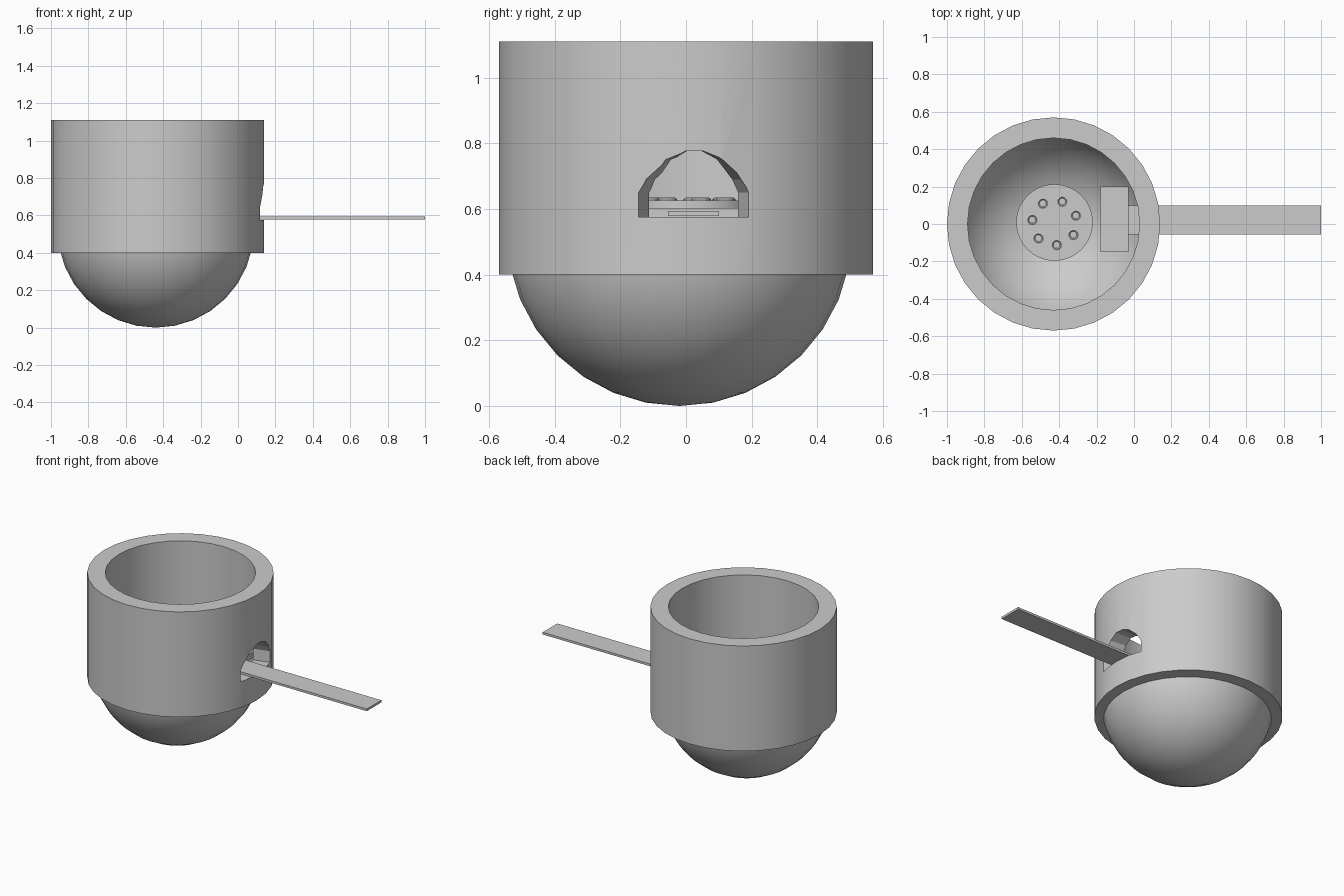
import bpy, bmesh, math
from mathutils import Vector

if "Cube" in bpy.data.objects:
    bpy.data.objects.remove(bpy.data.objects["Cube"])

CX = -0.43  # axis of the round body


def make(name, verts, faces, smooth=True):
    mesh = bpy.data.meshes.new(name)
    bm = bmesh.new()
    vs = [bm.verts.new(v) for v in verts]
    for f in faces:
        bm.faces.new([vs[i] for i in f])
    bmesh.ops.remove_doubles(bm, verts=bm.verts, dist=1e-5)
    bmesh.ops.recalc_face_normals(bm, faces=bm.faces)
    bm.to_mesh(mesh)
    bm.free()
    ob = bpy.data.objects.new(name, mesh)
    bpy.context.scene.collection.objects.link(ob)
    if smooth:
        bpy.ops.object.select_all(action='DESELECT')
        ob.select_set(True)
        bpy.context.view_layer.objects.active = ob
        bpy.ops.object.shade_smooth_by_angle(angle=math.radians(30))
    return ob


def lathe(name, profile, centre, n=32, closed=False):
    """Spin an (r, z) profile; points with r = 0 become a fan centre."""
    verts, faces, rows = [], [], []
    for r, z in profile:
        row = []
        for i in range(n if r > 1e-6 else 1):
            a = 2 * math.pi * i / n
            row.append(len(verts))
            verts.append((centre[0] + r * math.cos(a), centre[1] + r * math.sin(a), z))
        rows.append(row if len(row) > 1 else row * n)
    pairs = list(zip(rows, rows[1:]))
    if closed:
        pairs.append((rows[-1], rows[0]))
    for a, b in pairs:
        for i in range(n):
            j = (i + 1) % n
            faces.append(list(dict.fromkeys((a[i], a[j], b[j], b[i]))))
    return make(name, verts, faces)


def box(name, lo, hi):
    v = [(x, y, z) for x in (lo[0], hi[0]) for y in (lo[1], hi[1]) for z in (lo[2], hi[2])]
    f = [(0, 1, 3, 2), (4, 6, 7, 5), (0, 4, 5, 1), (2, 3, 7, 6), (0, 2, 6, 4), (1, 5, 7, 3)]
    return make(name, v, f, smooth=False)


# Thick cylindrical wall
wall = lathe("outer_wall", [(0.57, 0.4), (0.57, 1.11), (0.46, 1.11), (0.46, 0.4)],
             (CX, 0), closed=True)

# Tapered arch opening on the right side
arch = [(-0.17, 0.575), (-0.17, 0.65), (-0.145, 0.69), (-0.085, 0.75), (-0.025, 0.777),
        (0.025, 0.777), (0.085, 0.75), (0.145, 0.69), (0.17, 0.65), (0.17, 0.575)]
n = len(arch)
verts = [(x, 0.025 + y * s, z) for x, s in ((-0.05, 0.7), (0.2, 1.14)) for y, z in arch]
faces = [list(range(n)), list(range(n, 2 * n))]
faces += [(i, (i + 1) % n, n + (i + 1) % n, n + i) for i in range(n)]
cutter = make("opening_cutter", verts, faces, smooth=False)
cut = wall.modifiers.new("opening", 'BOOLEAN')
cut.operation = 'DIFFERENCE'
cut.solver = 'EXACT'
cut.object = cutter
bpy.context.view_layer.objects.active = wall
wall.select_set(True)
bpy.ops.object.modifier_apply(modifier=cut.name)
bpy.data.objects.remove(cutter)

# Rounded bowl below, open at its equator
R = 0.525
steps = [math.pi / 16 * k for k in range(9)]
lathe("bowl", [(R * math.sin(a), R - R * math.cos(a)) for a in steps], (CX - 0.01, -0.02))

# Inner disc with a ring of small sockets
disc = (CX + 0.005, 0.008)
lathe("disc", [(0, 0.6), (0.205, 0.6), (0.205, 0.625), (0, 0.625)], disc)
for k in range(7):
    a = math.radians(18.5 + k * 360 / 7)
    c = (disc[0] + 0.12 * math.cos(a), disc[1] + 0.12 * math.sin(a))
    lathe(f"socket_{k + 1}", [(0.03, 0.62), (0.03, 0.63), (0.024, 0.634), (0.018, 0.627), (0, 0.627)],
          c, n=12)

# Clip block and the long flat strip passing through the opening
box("clip_block", (-0.18, -0.15, 0.565), (-0.03, 0.20, 0.602))
box("flat_strip", (-0.06, -0.055, 0.578), (1.0, 0.10, 0.593))
